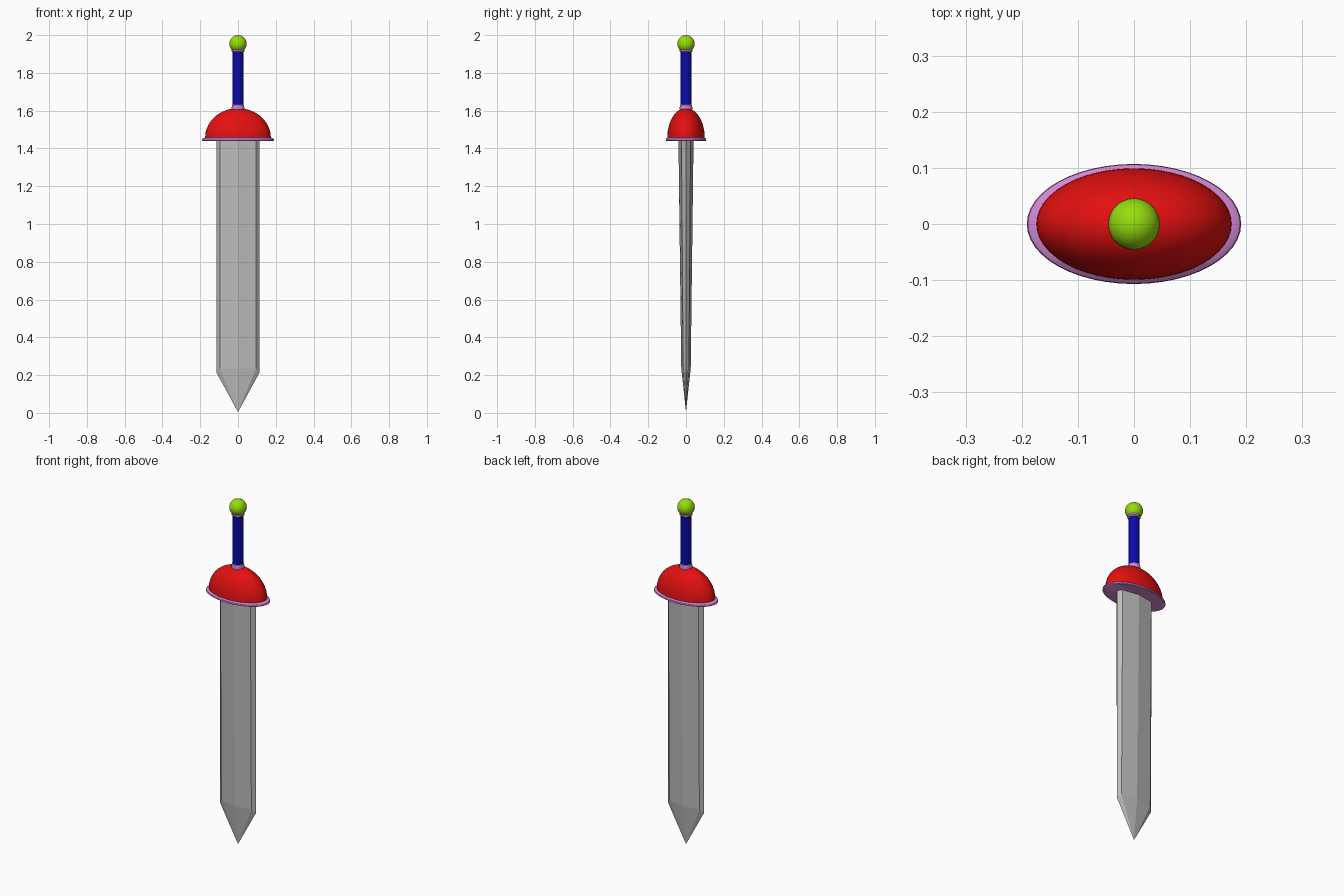
import bpy, bmesh, math

cube = bpy.data.objects.get("Cube")
if cube:
    bpy.data.objects.remove(cube, do_unlink=True)


def material(name, r, g, b):
    m = bpy.data.materials.new(name)
    m.use_nodes = True
    m.diffuse_color = (r, g, b, 1)
    m.node_tree.nodes["Principled BSDF"].inputs["Base Color"].default_value = (r, g, b, 1)
    return m


steel = material("steel grey", 0.5, 0.5, 0.5)
red = material("red", 0.78, 0.005, 0.005)
pink = material("pink", 0.65, 0.25, 0.65)
blue = material("blue", 0.003, 0.003, 0.42)
green = material("lime green", 0.3, 0.72, 0.004)


def finish(name, bm, mat, smooth=True):
    bmesh.ops.recalc_face_normals(bm, faces=bm.faces)
    mesh = bpy.data.meshes.new(name)
    bm.to_mesh(mesh)
    bm.free()
    mesh.materials.append(mat)
    obj = bpy.data.objects.new(name, mesh)
    bpy.context.collection.objects.link(obj)
    if smooth:
        bpy.ops.object.select_all(action="DESELECT")
        obj.select_set(True)
        bpy.context.view_layer.objects.active = obj
        bpy.ops.object.shade_smooth_by_angle(angle=math.radians(35))
    return obj


def loft(bm, rings):
    """Skin a stack of equal rings and cap both ends."""
    loops = [[bm.verts.new(p) for p in ring] for ring in rings]
    n = len(loops[0])
    for a, b in zip(loops, loops[1:]):
        for i in range(n):
            j = (i + 1) % n
            bm.faces.new((a[i], a[j], b[j], b[i]))
    bm.faces.new(loops[-1])
    bm.faces.new(loops[0])
    return loops


def turned(name, profile, mat, flatten=1.0, sides=32):
    """Elliptical lathe; profile holds (radius, height) pairs."""
    bm = bmesh.new()
    turn = [math.tau * i / sides for i in range(sides)]
    loft(bm, [[(r * math.cos(t), r * flatten * math.sin(t), z) for t in turn]
              for r, z in profile])
    return finish(name, bm, mat)


# Blade: ridged, bevelled section that thins downwards to a point
def blade_ring(z, ridge, shoulder, shoulder_x=0.096, edge_x=0.115, edge_z=None):
    edge_z = z if edge_z is None else edge_z
    return [(edge_x, 0, edge_z), (shoulder_x, shoulder, z), (0, ridge, z),
            (-shoulder_x, shoulder, z), (-edge_x, 0, edge_z),
            (-shoulder_x, -shoulder, z), (0, -ridge, z), (shoulder_x, -shoulder, z)]


bm = bmesh.new()
loops = loft(bm, [blade_ring(1.445, 0.04, 0.024),
                  blade_ring(0.235, 0.025, 0.015, edge_z=0.215),
                  blade_ring(0, 0.0004, 0.0002, 0.0006, 0.001)])
bmesh.ops.pointmerge(bm, verts=loops[-1], merge_co=(0, 0, 0.005))
finish("blade", bm, steel, smooth=False)

# Guard: oval rim under an oval dome
turned("guard_rim", [(0.186, 1.44), (0.191, 1.443), (0.189, 1.451), (0.174, 1.459)],
       pink, flatten=0.56, sides=48)
dome = [(0.174 * math.cos(a), 1.457 + 0.156 * math.sin(a))
        for a in (math.pi / 2 * i / 14 for i in range(14))]
turned("guard_dome", dome, red, flatten=0.57, sides=48)

# Grip with a collar at each end
turned("lower_collar", [(0.033, 1.605), (0.035, 1.612), (0.031, 1.63), (0.026, 1.634)], pink)
turned("grip", [(0.028, 1.625), (0.028, 1.915)], blue)
turned("upper_collar", [(0.028, 1.908), (0.034, 1.913), (0.034, 1.922), (0.026, 1.928)], pink)

# Pommel ball
bm = bmesh.new()
bmesh.ops.create_uvsphere(bm, u_segments=32, v_segments=16, radius=0.046)
bmesh.ops.translate(bm, verts=bm.verts, vec=(0, 0, 1.954))
finish("pommel", bm, green)
